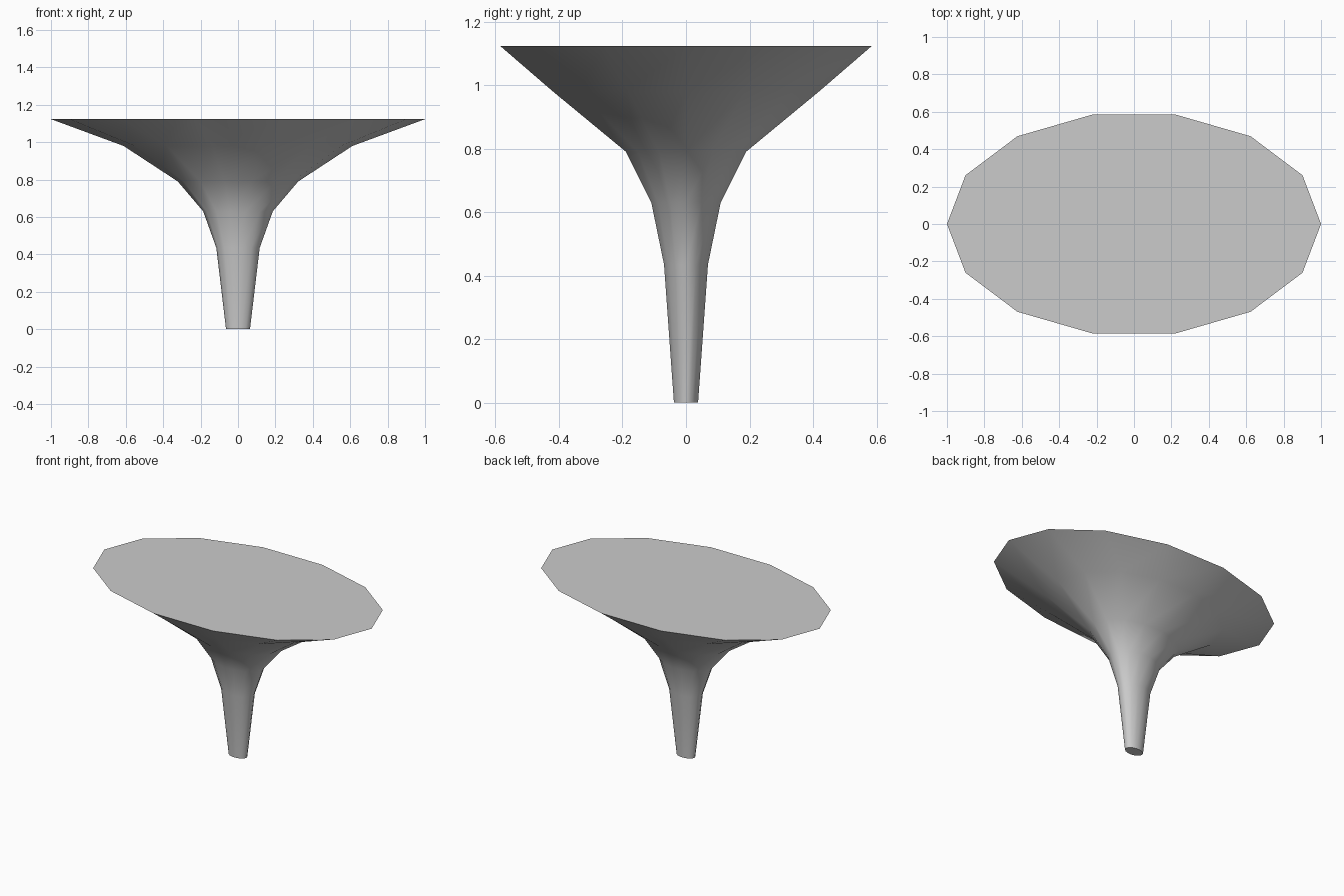
import bpy, bmesh, math

if "Cube" in bpy.data.objects:
    bpy.data.objects.remove(bpy.data.objects["Cube"])

SIDES = 14
# Oval cross-sections from foot to tabletop: (x radius, y radius, z)
PROFILE = [
    (0.064, 0.039, 0.0),
    (0.116, 0.071, 0.435),
    (0.186, 0.112, 0.63),
    (0.322, 0.194, 0.79),
    (0.612, 0.430, 0.98),
    (1.0, 0.6, 1.123),
]


def oval_ring(bm, rx, ry, z):
    angles = [2 * math.pi * i / SIDES for i in range(SIDES)]
    return [bm.verts.new((rx * math.cos(a), ry * math.sin(a), z)) for a in angles]


# Flared pedestal with flat oval top
bm = bmesh.new()
rings = [oval_ring(bm, *p) for p in PROFILE]
for low, high in zip(rings, rings[1:]):
    for i in range(SIDES):
        j = (i + 1) % SIDES
        bm.faces.new((low[i], low[j], high[j], high[i]))
bm.faces.new(rings[0][::-1])
bm.faces.new(rings[-1])

mesh = bpy.data.meshes.new("pedestal_table")
bm.to_mesh(mesh)
bm.free()
table = bpy.data.objects.new("pedestal_table", mesh)
bpy.context.collection.objects.link(table)

# Smooth stem, crisp rim
bpy.context.view_layer.objects.active = table
table.select_set(True)
bpy.ops.object.shade_smooth_by_angle(angle=math.radians(50))
